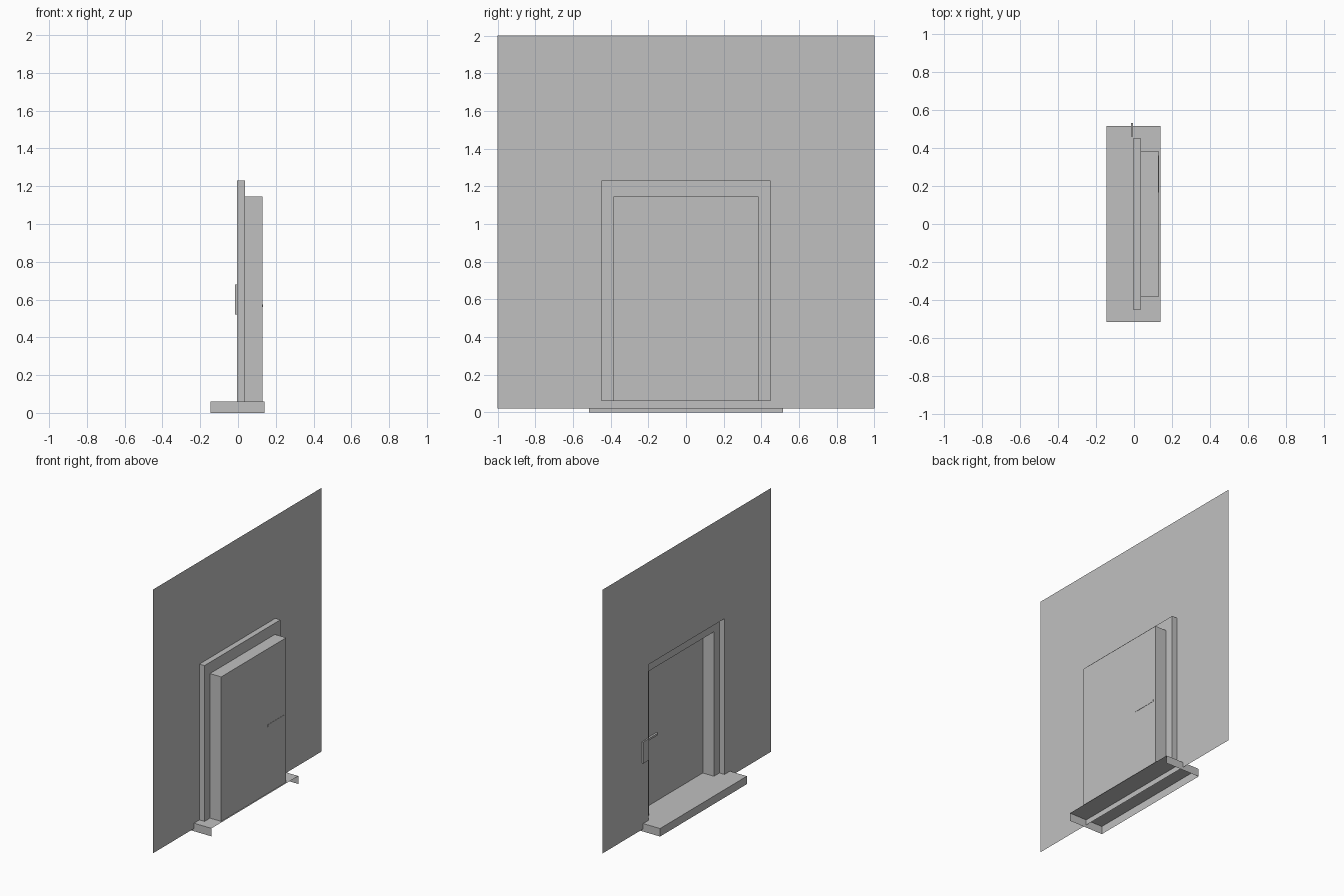
import bpy
import bmesh

if "Cube" in bpy.data.objects:
    bpy.data.objects.remove(bpy.data.objects["Cube"], do_unlink=True)

# One plain grey for everything
grey = bpy.data.materials.new("plain grey")
grey.use_nodes = True
grey.diffuse_color = (0.53, 0.53, 0.53, 1)
grey.node_tree.nodes["Principled BSDF"].inputs["Base Color"].default_value = (0.53, 0.53, 0.53, 1)


def finish(bm, name):
    bmesh.ops.remove_doubles(bm, verts=bm.verts, dist=0.0001)
    mesh = bpy.data.meshes.new(name)
    bm.to_mesh(mesh)
    bm.free()
    mesh.materials.append(grey)
    obj = bpy.data.objects.new(name, mesh)
    bpy.context.scene.collection.objects.link(obj)
    return obj


def face(bm, points):
    return bm.faces.new([bm.verts.new(p) for p in points])


def upright(bm, x, y0, y1, z0, z1):
    """Upright rectangle across the wall direction."""
    return face(bm, [(x, y0, z0), (x, y0, z1), (x, y1, z1), (x, y1, z0)])


def box(name, x0, x1, y0, y1, z0, z1, skip=()):
    """Box; sides whose normal is listed in skip are left open."""
    bm = bmesh.new()
    bmesh.ops.create_cube(bm, size=1)
    for v in bm.verts:
        v.co = ((x0 + x1) / 2 + v.co.x * (x1 - x0),
                (y0 + y1) / 2 + v.co.y * (y1 - y0),
                (z0 + z1) / 2 + v.co.z * (z1 - z0))
    bm.normal_update()
    gone = [f for f in bm.faces if tuple(round(c) for c in f.normal) in skip]
    bmesh.ops.delete(bm, geom=gone, context='FACES')
    return finish(bm, name)


WALL_X, STEP_X, DOOR_X = -0.005, 0.037, 0.13
FRAME_Y, FRAME_TOP = 0.45, 1.23
DOOR_Y, DOOR_TOP = 0.385, 1.145
FLOOR, WALL_BOTTOM = 0.06, 0.02

# Thin wall sheet with the doorway left open
bm = bmesh.new()
upright(bm, WALL_X, -1, -FRAME_Y, WALL_BOTTOM, 2)
upright(bm, WALL_X, FRAME_Y, 1, WALL_BOTTOM, 2)
upright(bm, WALL_X, -FRAME_Y, FRAME_Y, FRAME_TOP, 2)
upright(bm, WALL_X, -FRAME_Y, FRAME_Y, WALL_BOTTOM, FLOOR)
finish(bm, "wall")


# Stepped door surround, an open shell going back from the wall
def arch(x, y, top):
    return [(x, -y, FLOOR), (x, -y, top), (x, y, top), (x, y, FLOOR)]


steps = [arch(WALL_X, FRAME_Y, FRAME_TOP), arch(STEP_X, FRAME_Y, FRAME_TOP),
         arch(STEP_X, DOOR_Y, DOOR_TOP), arch(DOOR_X, DOOR_Y, DOOR_TOP)]
bm = bmesh.new()
for a, b in zip(steps, steps[1:]):
    for i in range(3):
        face(bm, [a[i], a[i + 1], b[i + 1], b[i]])
finish(bm, "door_surround")

# Door leaf closing the back of the surround
bm = bmesh.new()
upright(bm, DOOR_X, -DOOR_Y, DOOR_Y, FLOOR, DOOR_TOP)
finish(bm, "door_leaf")

# Lever handle and wall plate
box("door_handle", 0.115, 0.132, 0.165, 0.36, 0.56, 0.575)
box("wall_plate", -0.016, WALL_X, 0.46, 0.53, 0.52, 0.68)

# Doorstep shell, open underneath and at the rear
box("doorstep", -0.145, 0.14, -0.515, 0.515, 0, FLOOR, skip=[(0, 0, -1), (1, 0, 0)])
